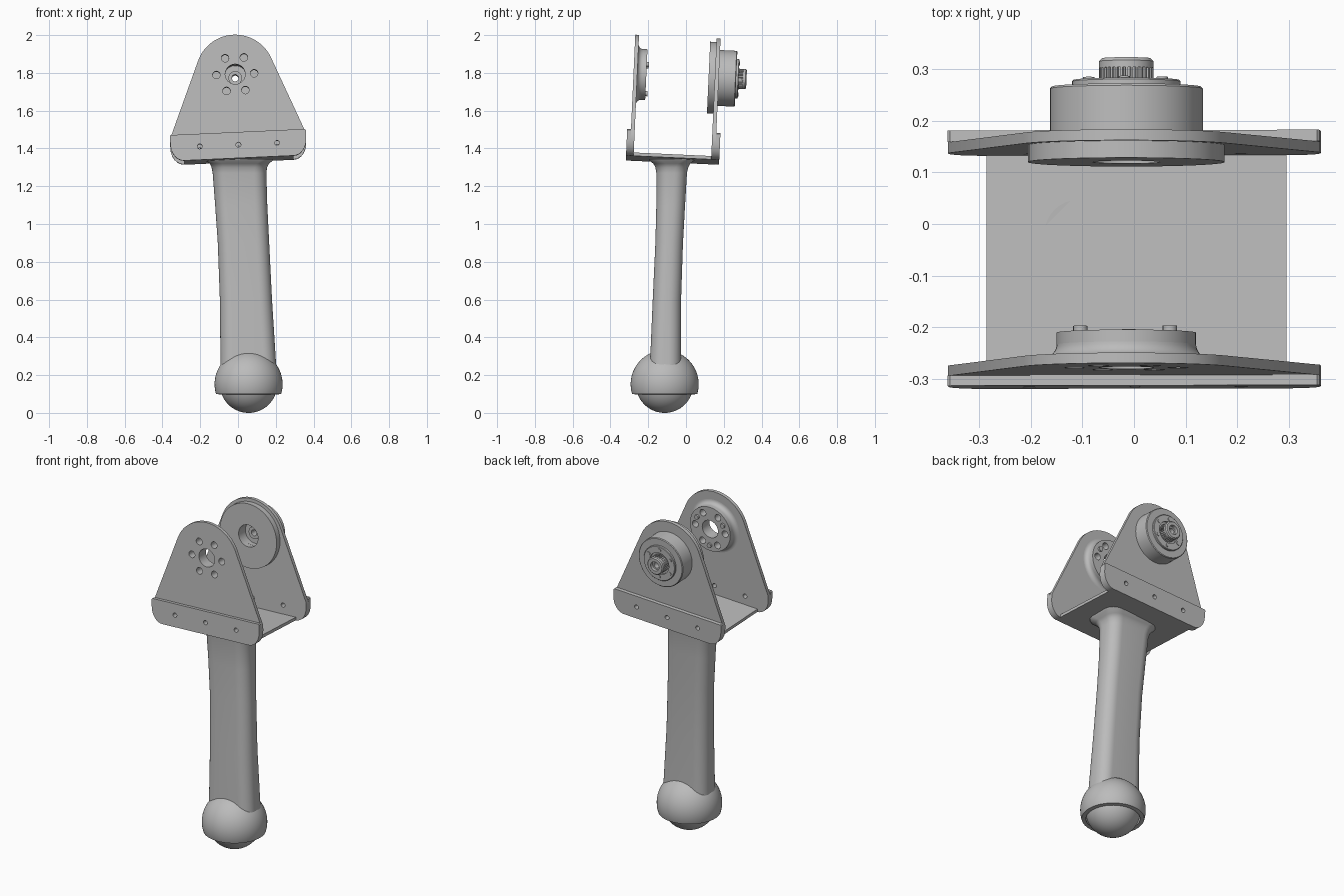
import bpy, bmesh
from math import sin, cos, pi, radians
from mathutils import Matrix, Vector

cube = bpy.data.objects.get("Cube")
if cube:
    bpy.data.objects.remove(cube, do_unlink=True)

grey = bpy.data.materials.new("plain grey")
grey.use_nodes = True
grey.diffuse_color = (0.5, 0.5, 0.5, 1)
grey.node_tree.nodes["Principled BSDF"].inputs["Base Color"].default_value = (0.5, 0.5, 0.5, 1)

# The bracket leans slightly; its own origin is the middle of the base plate
TILT = radians(-2.6)
BRACKET = (Matrix.Translation((0.005, -0.07, 1.347))
           @ Matrix.Rotation(TILT, 4, 'X') @ Matrix.Rotation(TILT, 4, 'Y'))
HUB_Z = 0.437
# Turns a lathe axis (z) towards the back, at hub height
HUB = BRACKET @ Matrix.Translation((0, 0, HUB_Z)) @ Matrix.Rotation(-pi / 2, 4, 'X')


def finish(name, bm, matrix=Matrix(), angle=35):
    bmesh.ops.remove_doubles(bm, verts=bm.verts, dist=1e-5)
    bmesh.ops.recalc_face_normals(bm, faces=bm.faces)
    bm.transform(matrix)
    mesh = bpy.data.meshes.new(name)
    bm.to_mesh(mesh)
    bm.free()
    mesh.materials.clear()
    mesh.materials.append(grey)
    for p in mesh.polygons:
        p.use_smooth = True
        p.material_index = 0
    mesh.set_sharp_from_angle(angle=radians(angle))
    ob = bpy.data.objects.new(name, mesh)
    bpy.context.scene.collection.objects.link(ob)
    return ob


def arc(cx, cy, rx, ry, a, b, n):
    return [(cx + rx * cos(radians(a + (b - a) * i / n)),
             cy + ry * sin(radians(a + (b - a) * i / n))) for i in range(n + 1)]


def circle(cx, cy, r, n=24):
    return arc(cx, cy, r, r, 0, 360, n)[:-1]


def around(radius, count, start=0):
    return [(radius * cos(radians(start) + 2 * pi * i / count),
             radius * sin(radians(start) + 2 * pi * i / count)) for i in range(count)]


def sheet(name, loops, y0, y1, lift=0):
    """Upright sheet from an outline and its holes, between two depths."""
    curve = bpy.data.curves.new(name, 'CURVE')
    curve.dimensions = '2D'
    curve.fill_mode = 'BOTH'
    curve.extrude = (y1 - y0) / 2
    for loop in loops:
        s = curve.splines.new('POLY')
        s.points.add(len(loop) - 1)
        for p, (x, z) in zip(s.points, loop):
            p.co = (x, z, 0, 1)
        s.use_cyclic_u = True
    temp = bpy.data.objects.new(name + " outline", curve)
    bpy.context.scene.collection.objects.link(temp)
    bpy.context.view_layer.update()
    mesh = bpy.data.meshes.new_from_object(
        temp.evaluated_get(bpy.context.evaluated_depsgraph_get()))
    bm = bmesh.new()
    bm.from_mesh(mesh)
    bpy.data.objects.remove(temp, do_unlink=True)
    bpy.data.curves.remove(curve)
    bpy.data.meshes.remove(mesh)
    place = (BRACKET @ Matrix.Translation((0, (y0 + y1) / 2, lift))
             @ Matrix.Rotation(pi / 2, 4, 'X'))
    return finish(name, bm, place)


def lathe(name, profile, matrix, closed=True, steps=64):
    bm = bmesh.new()
    vs = [bm.verts.new((r, 0, h)) for r, h in profile]
    pairs = list(zip(vs, vs[1:])) + ([(vs[-1], vs[0])] if closed else [])
    es = [bm.edges.new(p) for p in pairs]
    bmesh.ops.spin(bm, geom=vs + es, axis=(0, 0, 1), cent=(0, 0, 0),
                   angle=2 * pi, steps=steps, use_merge=True)
    return finish(name, bm, matrix)


def ring(name, inner, outer, h0, h1, bevel=0.004):
    return lathe(name, [(inner, h0), (outer, h0), (outer, h1 - bevel),
                        (outer - bevel, h1), (inner, h1)], HUB)


# Base plate of the bracket
bm = bmesh.new()
bmesh.ops.create_cube(bm, size=1, matrix=Matrix.Diagonal((0.58, 0.49, 0.018, 1)))
finish("base_plate", bm, BRACKET)

# Side plates with round tops, and the fixing flanges outside them
lower_right = arc(0.29, 0.08, 0.07, 0.089, -90, 0, 8)
lower_left = [(-x, z) for x, z in reversed(lower_right)]
screw_holes = [circle(x, 0.062, 0.013, 16) for x in (-0.205, 0, 0.205)]
plate = (lower_right + [(0.36, 0.11)]
         + arc(0, HUB_Z, 0.209, 0.209, 22, 158, 36) + [(-0.36, 0.11)] + lower_left)
flange = lower_right + [(0.36, 0.124), (0.355, 0.129),
                        (-0.355, 0.129), (-0.36, 0.124)] + lower_left
bolt_holes = [(x, z) for x, z in around(0.1, 6)]
front_holes = [circle(0, HUB_Z, 0.053, 32)] + [circle(x, z + HUB_Z, 0.02) for x, z in bolt_holes]
sheet("front_plate", [plate] + screw_holes + front_holes, -0.228, -0.208)
sheet("back_plate", [plate, circle(0, HUB_Z, 0.065, 32)] + screw_holes, 0.203, 0.224)
sheet("front_flange", [flange] + screw_holes, -0.248, -0.228)
sheet("back_flange", [flange] + screw_holes, 0.224, 0.246)

# Front boss: drilled face, concave skirt and three screw heads
sheet("front_boss", [circle(0, 0, 0.135, 64), circle(0, 0, 0.053, 32)]
      + [circle(x, z, 0.02) for x, z in bolt_holes], -0.208, -0.16, HUB_Z)
skirt = arc(0.16, -0.183, 0.025, 0.025, 180, 270, 8)
lathe("boss_skirt", skirt + [(0.135, -0.208)], HUB)
for x, z in around(0.1, 3, 30):
    sheet("boss_screw", [circle(x, z, 0.014, 16)], -0.165, -0.149, HUB_Z)

# Back hub: inner disc, housing, cover ring with screws
ring("inner_disc", 0.065, 0.19, 0.17, 0.204, 0)
ring("hub_housing", 0.065, 0.148, 0.222, 0.316)
ring("hub_cover", 0.065, 0.105, 0.31, 0.329, 0.003)
ring("hub_bearing", 0.035, 0.068, 0.235, 0.315, 0.002)
for x, z in around(0.082, 6, 30):
    sheet("cover_screw", [circle(x, z, 0.011, 12)], 0.326, 0.333, HUB_Z)

# Splined shaft end with a rim and a hollow middle
teeth = 32
spline = [(r * cos(2 * pi * (i + f) / teeth), r * sin(2 * pi * (i + f) / teeth))
          for i in range(teeth)
          for r, f in ((0.048, 0), (0.048, 0.4), (0.053, 0.5), (0.053, 0.9))]
sheet("shaft_spline", [spline, circle(0, 0, 0.028)], 0.31, 0.353, HUB_Z)
ring("shaft_rim", 0.028, 0.053, 0.352, 0.371, 0.006)
ring("shaft_core", 0.018, 0.036, 0.225, 0.352, 0.003)

# Arm: rounded rectangle sections (height, centre x, y, half width, half depth)
sections = [(0.2, 0.056, -0.11, 0.149, 0.083), (0.3, 0.053, -0.108, 0.146, 0.081),
            (0.6, 0.042, -0.101, 0.138, 0.075), (0.9, 0.029, -0.089, 0.136, 0.073),
            (1.1, 0.017, -0.081, 0.138, 0.076), (1.27, 0.008, -0.076, 0.142, 0.081),
            (1.3, 0.007, -0.075, 0.147, 0.087), (1.32, 0.007, -0.075, 0.157, 0.098),
            (1.335, 0.007, -0.075, 0.176, 0.118), (1.345, 0.007, -0.075, 0.18, 0.122)]
bm = bmesh.new()
rings = []
for z, cx, cy, hx, hy in sections:
    r = 0.066
    outline = []
    for a, sx, sy in ((0, 1, 1), (90, -1, 1), (180, -1, -1), (270, 1, -1)):
        outline += arc(cx + sx * (hx - r), cy + sy * (hy - r), r, r, a, a + 90, 8)
    rings.append([bm.verts.new((x, y, z)) for x, y in outline])
for low, high in zip(rings, rings[1:]):
    for i in range(len(low)):
        j = (i + 1) % len(low)
        bm.faces.new((low[i], low[j], high[j], high[i]))
bm.faces.new(rings[0])
bm.faces.new(rings[-1])
finish("arm", bm)

# Socket shell, open below, holding the ball
BALL = Matrix.Translation((0.056, -0.113, 0.152))
shell = arc(0, 0, 0.18, 0.18, 90, -17, 28) + arc(0, 0, 0.158, 0.158, -20, 90, 20)
lathe("socket_shell", shell, BALL, closed=False)
lathe("ball", arc(0, 0, 0.152, 0.152, 90, -90, 36), BALL, closed=False)
